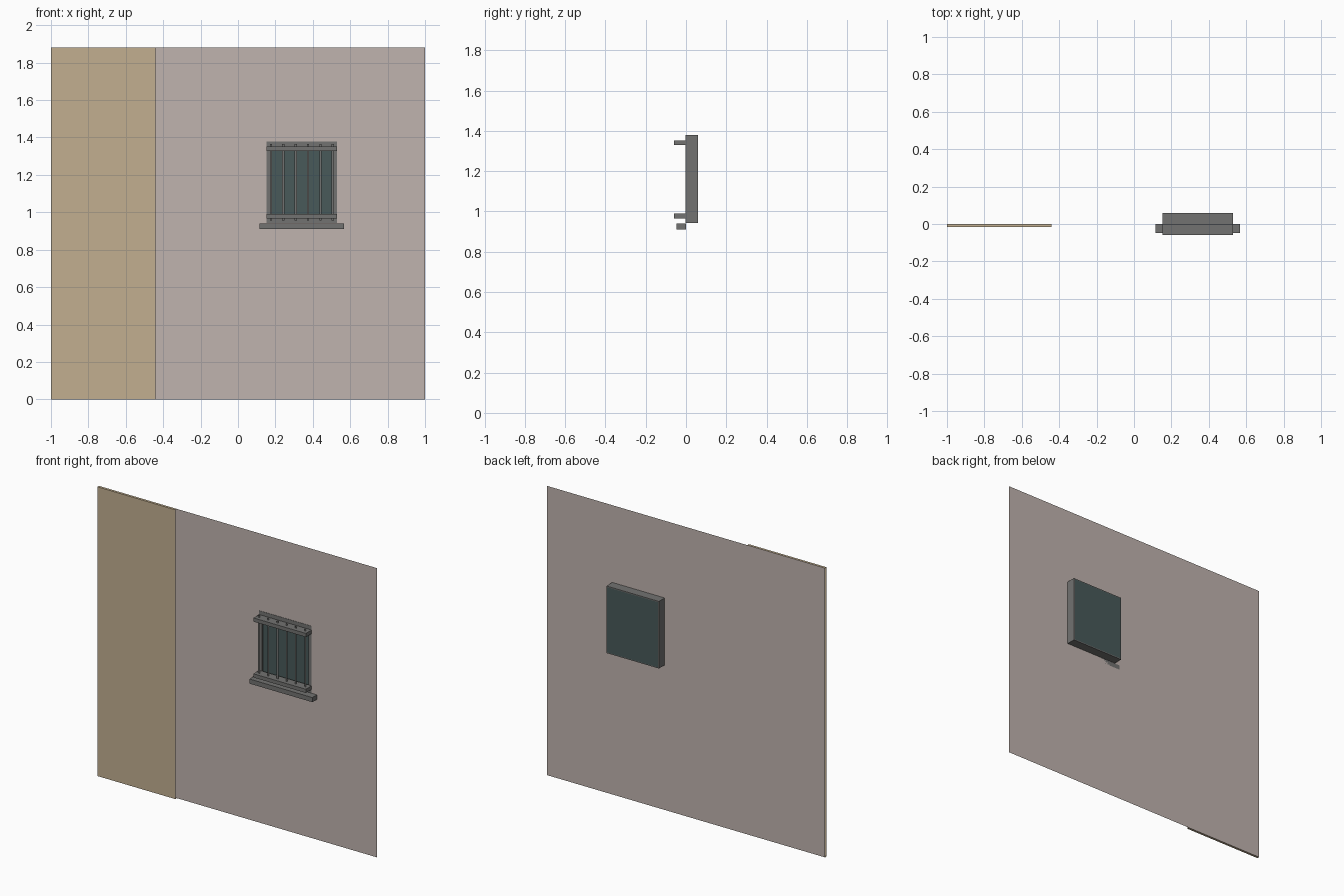
import bpy
import bmesh

old = bpy.data.objects.get("Cube")
if old:
    bpy.data.objects.remove(old, do_unlink=True)


def material(name, rgb):
    mat = bpy.data.materials.new(name)
    mat.use_nodes = True
    mat.diffuse_color = (*rgb, 1)
    mat.node_tree.nodes["Principled BSDF"].inputs["Base Color"].default_value = (*rgb, 1)
    return mat


PLASTER = material("mauve plaster", (0.53, 0.455, 0.425))
TAN = material("tan plaster", (0.54, 0.43, 0.28))
GREY = material("grey metal", (0.17, 0.17, 0.165))
GLASS = material("dark teal glass", (0.065, 0.1, 0.1))


def finish(name, bm, mat):
    mesh = bpy.data.meshes.new(name)
    bm.to_mesh(mesh)
    bm.free()
    mesh.materials.append(mat)
    obj = bpy.data.objects.new(name, mesh)
    bpy.context.collection.objects.link(obj)
    return obj


def box(name, mat, x, y, z, open_sides=()):
    """Box between (min, max) pairs; faces pointing along open_sides are left out."""
    bm = bmesh.new()
    bmesh.ops.create_cube(bm, size=1)
    bm.normal_update()
    gone = [f for f in bm.faces for axis, sign in open_sides if f.normal[axis] * sign > 0.9]
    bmesh.ops.delete(bm, geom=gone, context='FACES')
    for v in bm.verts:
        v.co = [a + (b - a) * (c + 0.5) for c, (a, b) in zip(v.co, (x, y, z))]
    return finish(name, bm, mat)


def sheet(name, mat, y, rects):
    """Flat upright rectangles facing the front."""
    bm = bmesh.new()
    for (x0, x1), (z0, z1) in rects:
        corners = ((x0, z0), (x1, z0), (x1, z1), (x0, z1))
        bm.faces.new([bm.verts.new((px, y, pz)) for px, pz in corners])
    bmesh.ops.remove_doubles(bm, verts=bm.verts, dist=1e-5)
    return finish(name, bm, mat)


TOP = 1.88
WX = (0.153, 0.53)       # window width
WZ = (0.942, 1.378)      # window height
SIDE, EDGE = 0.02, 0.025  # frame borders

# Thin wall with the window opening
sheet("wall", PLASTER, 0, [
    ((-1, WX[0]), (0, WZ[0])), (WX, (0, WZ[0])), ((WX[1], 1), (0, WZ[0])),
    ((-1, WX[0]), WZ), ((WX[1], 1), WZ),
    ((-1, WX[0]), (WZ[1], TOP)), (WX, (WZ[1], TOP)), ((WX[1], 1), (WZ[1], TOP))])

# Raised tan strip, open at its ends and against the wall
box("tan_wall_strip", TAN, (-1, -0.44), (-0.016, 0), (0, TOP),
    open_sides=((0, 1), (0, -1), (1, 1)))

# Window frame and pane
DEPTH = (-0.002, 0.06)
for name, z in (("frame_bottom", (WZ[0], WZ[0] + EDGE)), ("frame_top", (WZ[1] - EDGE, WZ[1]))):
    box(name, GREY, WX, DEPTH, z)
inner_z = (WZ[0] + EDGE, WZ[1] - EDGE)
for name, x in (("frame_right", (WX[0], WX[0] + SIDE)), ("frame_left", (WX[1] - SIDE, WX[1]))):
    box(name, GREY, x, DEPTH, inner_z)
box("window_pane", GLASS, (WX[0] + SIDE, WX[1] - SIDE), (0.012, 0.058), inner_z)
sheet("pane_back", GLASS, 0.061, [((WX[0] + 0.006, WX[1] - 0.006), (WZ[0] + 0.006, WZ[1] - 0.006))])

# Sill and guard rails
box("window_sill", GREY, (0.115, 0.567), (-0.047, 0), (0.911, 0.941))
for name, z in (("lower_rail", (0.966, 0.99)), ("upper_rail", (1.329, 1.353))):
    box(name, GREY, WX, (-0.06, 0), z)

# Flat upright guard bars
for i in range(6):
    cx = 0.176 + i * 0.0662
    sheet(f"guard_bar_{i + 1}", GREY, -0.035, [((cx - 0.006, cx + 0.006), (0.955, 1.365))])
